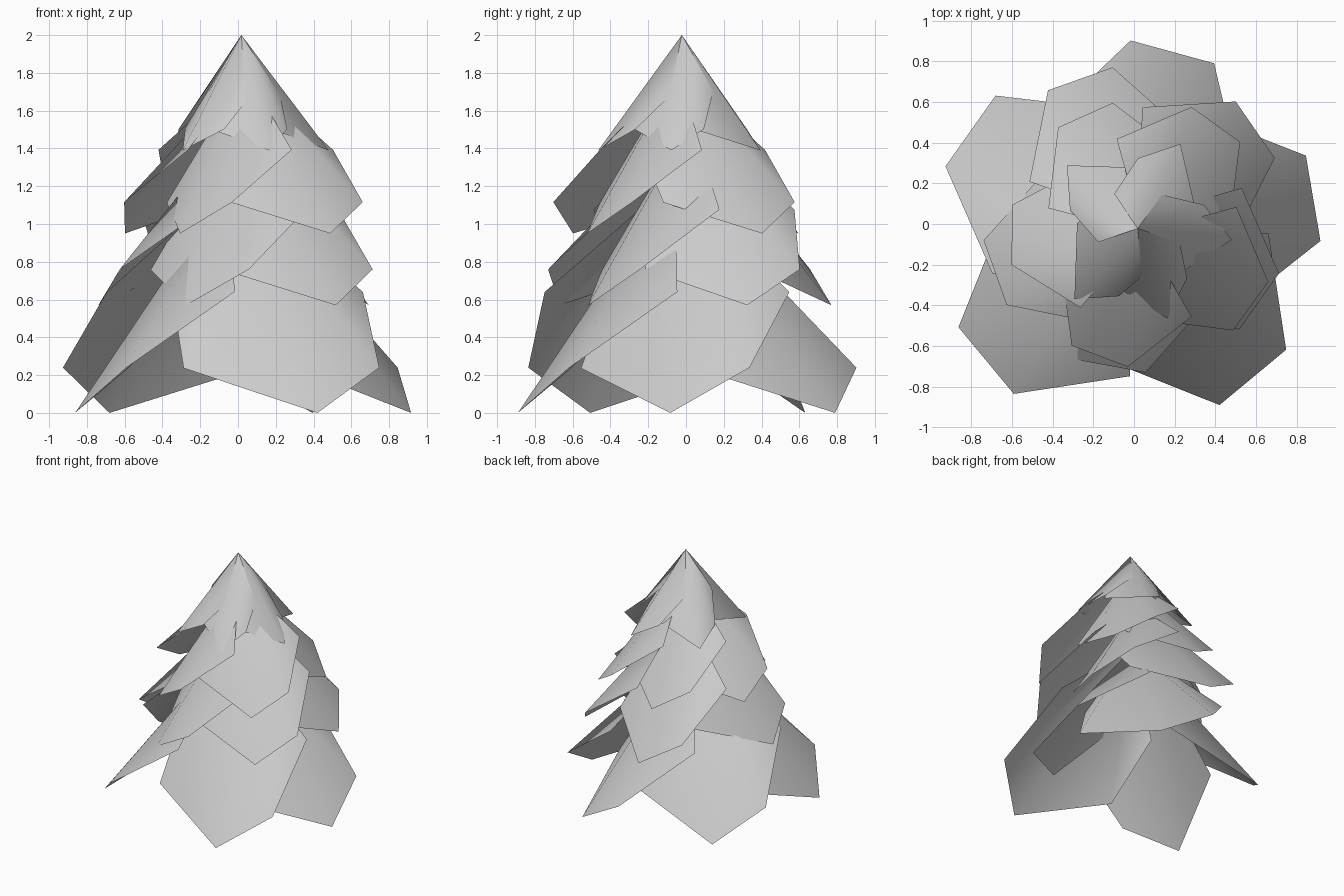
import bpy
import math

cube = bpy.data.objects.get("Cube")
if cube:
    bpy.data.objects.remove(cube, do_unlink=True)

# Single foliage colour
foliage = bpy.data.materials.new("pale_grey_foliage")
foliage.use_nodes = True
GREY = (0.6, 0.6, 0.6, 1)
foliage.diffuse_color = GREY
foliage.node_tree.nodes["Principled BSDF"].inputs["Base Color"].default_value = GREY

# Petal outline in units of tier radius: turn from the tip, reach, height
TAIL = [(-92, 0.38, 0.676), (-53.5, 0.642, 0.25), (0, 1, 0)]
BROAD = TAIL + [(25.8, 1.013, 0.253), (62.5, 0.73, 0.676)]
NARROW = TAIL + [(26.5, 0.74, 0.24), (61, 0.44, 0.67)]
APEX = 1.31
# Turn of each petal around its tier
TURNS = [0, 60, 125, 195, 270]

# Tiers: name, centre, radius, base height, first angle, outline
TIERS = [
    ("bottom", (-0.03, -0.057), 0.947, 0.0, -61.6, BROAD),
    ("lower", (0.003, 0.028), 0.75, 0.57, 188.3, BROAD),
    ("upper", (0.042, -0.043), 0.655, 0.95, 42.9, BROAD),
    ("top", (0.018, -0.022), 0.466, 1.39, 228.2, NARROW),
]


def petal(name, centre, radius, base, angle, outline):
    """A bent pointed sheet fanning out from the trunk axis."""
    verts = [(*centre, base + APEX * radius)]
    for turn, reach, rise in outline:
        a = math.radians(angle + turn)
        verts.append((centre[0] + radius * reach * math.cos(a),
                      centre[1] + radius * reach * math.sin(a),
                      base + rise * radius))
    faces = [(0, i, i + 1) for i in range(1, len(outline))]
    mesh = bpy.data.meshes.new(name)
    mesh.from_pydata(verts, [], faces)
    mesh.materials.append(foliage)
    mesh.shade_smooth()
    obj = bpy.data.objects.new(name, mesh)
    bpy.context.collection.objects.link(obj)


for tier, centre, radius, base, start, outline in TIERS:
    for i, turn in enumerate(TURNS):
        petal(f"{tier}_branch_{i + 1}", centre, radius, base, start + turn, outline)
